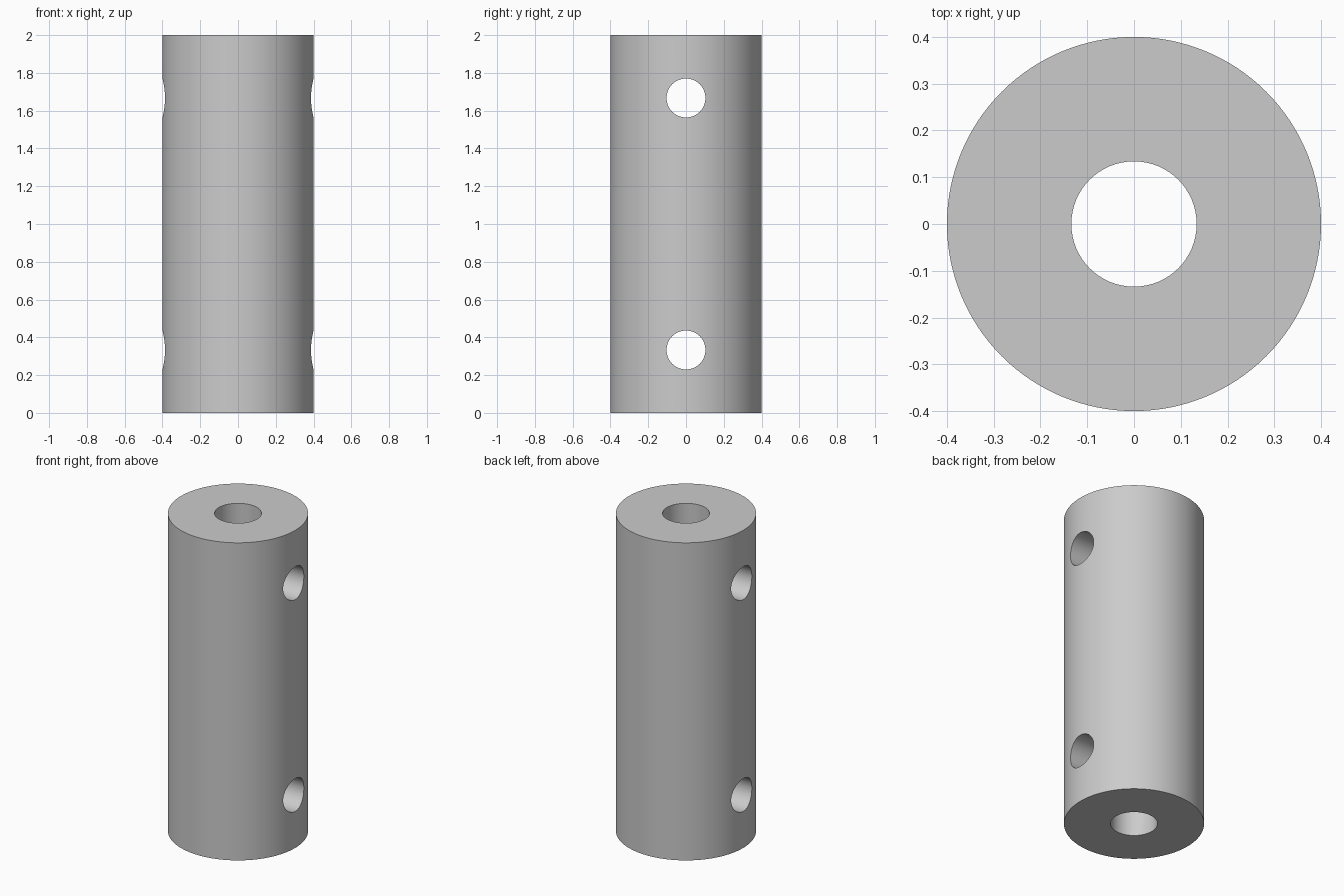
import bpy
import math

if "Cube" in bpy.data.objects:
    bpy.data.objects.remove(bpy.data.objects["Cube"])

steel = bpy.data.materials.new("grey steel")
steel.diffuse_color = (0.6, 0.6, 0.6, 1)
steel.use_nodes = True
steel.node_tree.nodes["Principled BSDF"].inputs["Base Color"].default_value = steel.diffuse_color


def cylinder(name, radius, depth, z, sides, rotation=(0, 0, 0)):
    bpy.ops.mesh.primitive_cylinder_add(
        vertices=sides, radius=radius, depth=depth,
        location=(0, 0, z), rotation=rotation)
    obj = bpy.context.object
    obj.name = name
    obj.data.materials.append(steel)
    return obj


# Solid coupling body
body = cylinder("coupling_body", 0.4, 2.0, 1.0, 128)

# Central bore and the two cross holes running along x
sideways = (0, math.pi / 2, 0)
cutters = [
    cylinder("bore_cutter", 0.134, 2.4, 1.0, 64),
    cylinder("lower_hole_cutter", 0.103, 1.2, 0.333, 64, sideways),
    cylinder("upper_hole_cutter", 0.103, 1.2, 1.667, 64, sideways),
]

# Cut the holes, then remove the cutters
bpy.ops.object.select_all(action='DESELECT')
body.select_set(True)
bpy.context.view_layer.objects.active = body
for cutter in cutters:
    cut = body.modifiers.new(cutter.name, 'BOOLEAN')
    cut.operation = 'DIFFERENCE'
    cut.solver = 'EXACT'
    cut.object = cutter
    bpy.ops.object.modifier_apply(modifier=cut.name)
    bpy.data.objects.remove(cutter)

# Smooth walls with crisp hole rims and ends
bpy.ops.object.shade_smooth_by_angle(angle=math.radians(30))
